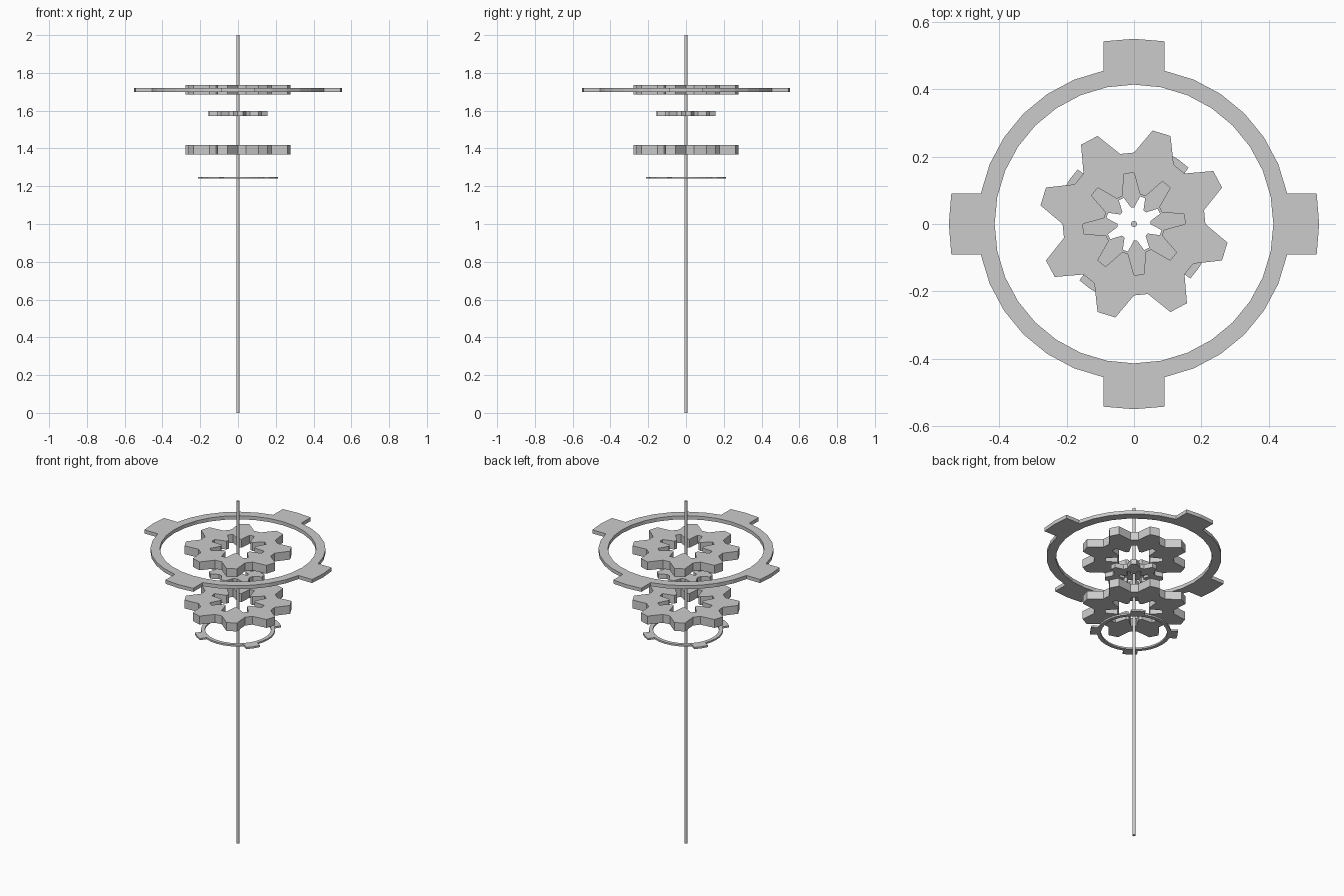
import bpy, bmesh
from math import sin, cos, radians

if "Cube" in bpy.data.objects:
    bpy.data.objects.remove(bpy.data.objects["Cube"])

STEP = 360 / 32  # every wheel is laid out on 32 divisions


def polar(r, a):
    return (r * cos(radians(a)), r * sin(radians(a)), 0)


def plate(name, polygons, z0, z1, scale=1, turn=0):
    """Weld flat polygons into one sheet and extrude it from z0 to z1."""
    bm = bmesh.new()
    for poly in polygons:
        bm.faces.new([bm.verts.new(polar(r * scale, a + turn)) for r, a in poly])
    bmesh.ops.remove_doubles(bm, verts=bm.verts[:], dist=1e-5)
    ext = bmesh.ops.extrude_face_region(bm, geom=bm.faces[:], use_keep_orig=True)
    top = [v for v in ext["geom"] if isinstance(v, bmesh.types.BMVert)]
    bmesh.ops.translate(bm, verts=top, vec=(0, 0, z1 - z0))
    bmesh.ops.recalc_face_normals(bm, faces=bm.faces[:])
    mesh = bpy.data.meshes.new(name)
    bm.to_mesh(mesh)
    bm.free()
    ob = bpy.data.objects.new(name, mesh)
    ob.location.z = z0
    bpy.context.collection.objects.link(ob)
    return ob


# Gear outline: eight teeth outside, eight inward spikes behind them
OUTER = (0.212, 0.212, 0.283, 0.283)
INNER = (0.152, 0.152, 0.09, 0.09)
gear = []
for i in range(32):
    a, b, p, q = i * STEP, (i + 1) * STEP, i % 4, (i + 1) % 4
    gear.append([(INNER[p], a), (OUTER[p], a), (OUTER[q], b), (INNER[q], b)])

# Ring outline: thin hoop with four square lugs
ring = []
for i in range(32):
    a, b = i * STEP, (i + 1) * STEP
    ring.append([(0.414, a), (0.464, a), (0.464, b), (0.414, b)])
for k in range(4):
    c = k * 90
    ring.append([(0.464, c - STEP), (0.55, c - 9.5), (0.55, c), (0.464, c)])
    ring.append([(0.464, c), (0.55, c), (0.55, c + 9.5), (0.464, c + STEP)])

# Wheels stacked along the shaft
plate("upper_ring", ring, 1.70, 1.721)
plate("upper_gear", gear, 1.686, 1.735)
plate("middle_gear", gear, 1.571, 1.599, scale=0.55, turn=21.5)
plate("lower_gear", gear, 1.369, 1.418)
plate("lower_ring", ring, 1.24, 1.25, scale=0.423, turn=55.5)

# Central shaft
bpy.ops.mesh.primitive_cylinder_add(vertices=12, radius=0.009, depth=2, location=(0, 0, 1))
bpy.context.object.name = "shaft"
